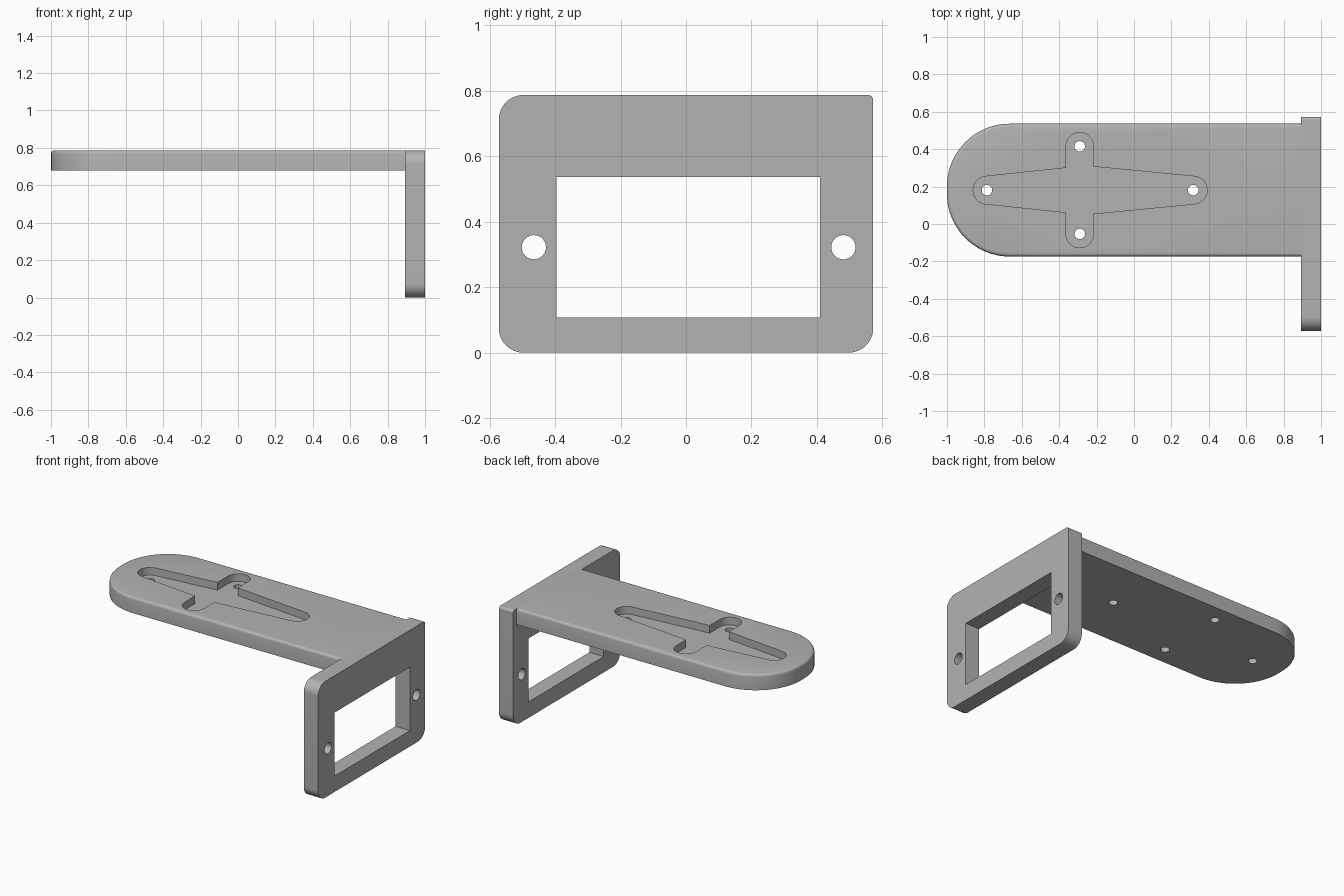
import bpy
import bmesh
from math import radians, cos, sin, pi
from mathutils import Vector

cube = bpy.data.objects.get("Cube")
if cube:
    bpy.data.objects.remove(cube, do_unlink=True)

grey = bpy.data.materials.new("plain grey")
grey.use_nodes = True
colour = (0.45, 0.45, 0.45, 1)
grey.diffuse_color = colour
grey.node_tree.nodes["Principled BSDF"].inputs["Base Color"].default_value = colour

TOP, ARM_BOTTOM, POCKET_FLOOR = 0.787, 0.68, 0.735
MID = 0.181                      # centre line of the arm in y
PLATE_IN, PLATE_OUT = 0.893, 1.0


def arc(cx, cy, r, start, end, steps=16):
    """Points along an arc, angles in degrees."""
    angles = [radians(start + (end - start) * i / steps) for i in range(steps + 1)]
    return [(cx + r * cos(a), cy + r * sin(a)) for a in angles]


def rounded_rect(x0, x1, y0, y1, radii):
    """Counter-clockwise outline; radii from lower left round to upper left."""
    a, b, c, d = radii
    corners = [(x0 + a, y0 + a, a, 180), (x1 - b, y0 + b, b, 270),
               (x1 - c, y1 - c, c, 0), (x0 + d, y1 - d, d, 90)]
    points = []
    for cx, cy, r, start in corners:
        points += arc(cx, cy, r, start, start + 90, 20) if r else [(cx, cy)]
    return points


def prism(name, outline, low, high, axis="z", round_top=0):
    """Extrude an outline along z, or a (y, z) outline along x."""
    def place(u, v, w):
        return Vector((u, v, w)) if axis == "z" else Vector((w, u, v))
    bm = bmesh.new()
    base = bm.faces.new([bm.verts.new(place(u, v, low)) for u, v in outline])
    ext = bmesh.ops.extrude_face_region(bm, geom=[base])
    verts = [g for g in ext["geom"] if isinstance(g, bmesh.types.BMVert)]
    bmesh.ops.translate(bm, verts=verts, vec=place(0, 0, high - low))
    bmesh.ops.recalc_face_normals(bm, faces=bm.faces)
    if round_top:
        rim = [e for e in bm.edges if all(v.co.z > high - 1e-5 for v in e.verts)]
        bmesh.ops.bevel(bm, geom=rim, offset=round_top, segments=4,
                        profile=0.5, affect="EDGES", clamp_overlap=True)
    mesh = bpy.data.meshes.new(name)
    bm.to_mesh(mesh)
    bm.free()
    mesh.materials.append(grey)
    obj = bpy.data.objects.new(name, mesh)
    bpy.context.collection.objects.link(obj)
    return obj


def combine(target, other, operation):
    mod = target.modifiers.new(other.name, "BOOLEAN")
    mod.operation, mod.solver, mod.object = operation, "EXACT", other
    bpy.context.view_layer.objects.active = target
    bpy.ops.object.modifier_apply(modifier=mod.name)
    bpy.data.objects.remove(other, do_unlink=True)


# Upright mounting plate with the arm running into its upper edge
bracket = prism("bracket", rounded_rect(-0.572, 0.572, 0, TOP, (0.075, 0.075, 0.016, 0.075)),
                PLATE_IN, PLATE_OUT, "x")
arm = prism("arm", rounded_rect(-1, 0.95, MID - 0.355, MID + 0.355, (0.335, 0, 0, 0.335)),
            ARM_BOTTOM, TOP, round_top=0.018)
combine(bracket, arm, "UNION")

# Window and two screw holes through the plate
window = prism("window_cutter", rounded_rect(-0.395, 0.41, 0.108, 0.537, (0, 0, 0, 0)),
               0.8, 1.1, "x")
combine(bracket, window, "DIFFERENCE")
for y in (-0.465, 0.481):
    hole = prism("plate_hole_cutter", arc(y, 0.322, 0.037, 0, 348.75, 31), 0.8, 1.1, "x")
    combine(bracket, hole, "DIFFERENCE")

# Cross-shaped pocket: two tapered arms along x, two straight arms along y
CX, R = -0.29, 0.074
LEFT, RIGHT, REACH = -0.786, 0.317, 0.234
outline = (arc(RIGHT, MID, R, -84, 84) + [(CX + R, MID + 0.126)]
           + arc(CX, MID + REACH, R, 0, 180) + [(CX - R, MID + 0.119)]
           + arc(LEFT, MID, R, 96, 264) + [(CX - R, MID - 0.119)]
           + arc(CX, MID - REACH, R, 180, 360) + [(CX + R, MID - 0.126)])
combine(bracket, prism("pocket_cutter", outline, POCKET_FLOOR, 0.9), "DIFFERENCE")

# Screw holes through the pocket floor
for x, y in ((LEFT, MID), (RIGHT, MID), (CX, MID + REACH), (CX, MID - REACH)):
    hole = prism("arm_hole_cutter", arc(x, y, 0.028, 0, 345, 23), 0.6, 0.9)
    combine(bracket, hole, "DIFFERENCE")

bpy.ops.object.select_all(action="DESELECT")
bracket.select_set(True)
bpy.context.view_layer.objects.active = bracket
bpy.ops.object.shade_smooth_by_angle(angle=radians(30))
